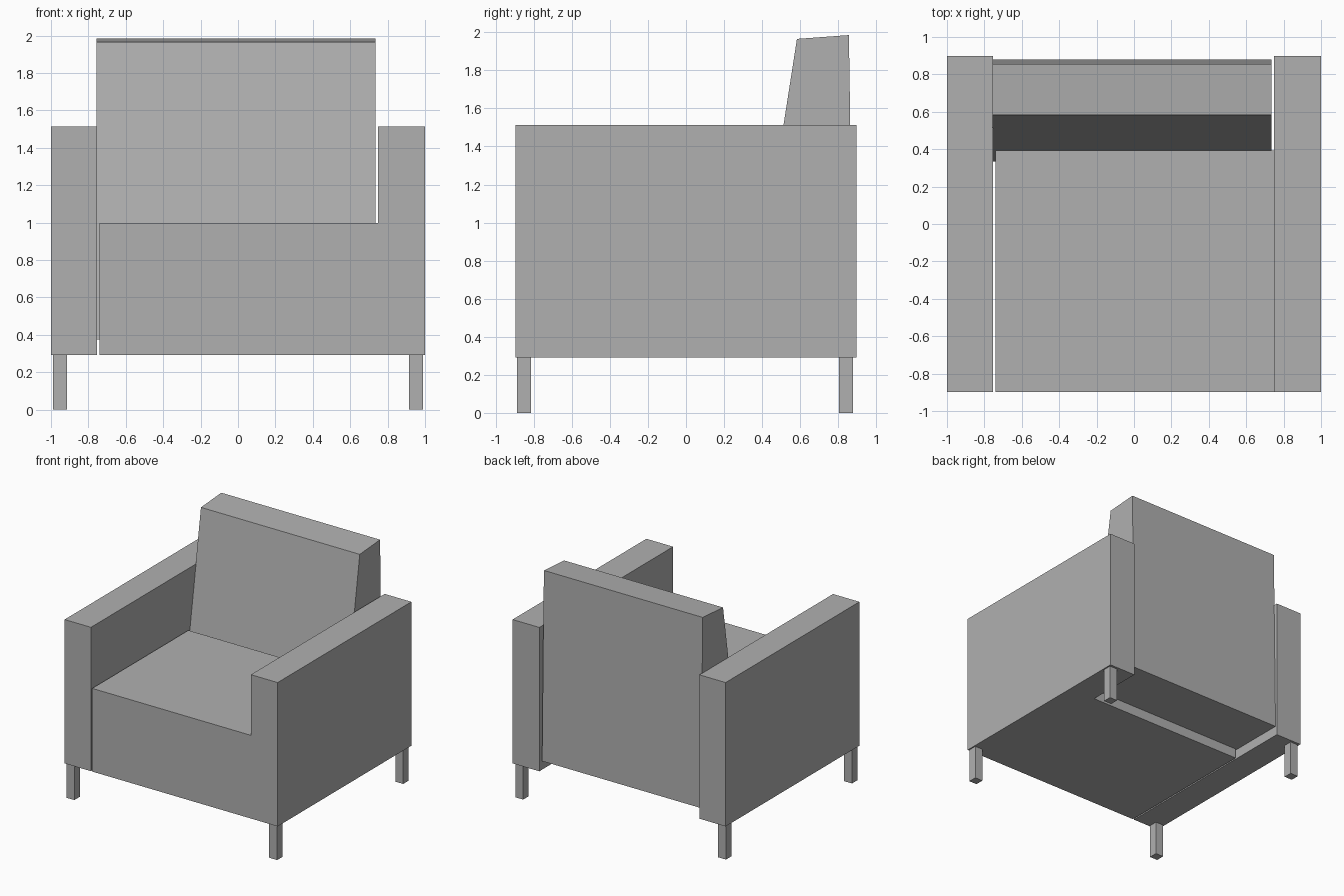
import bpy

if "Cube" in bpy.data.objects:
    bpy.data.objects.remove(bpy.data.objects["Cube"])

# Dark grey upholstery
grey = bpy.data.materials.new("dark_grey")
grey.diffuse_color = (0.435, 0.435, 0.435, 1)
grey.use_nodes = True
grey.node_tree.nodes["Principled BSDF"].inputs["Base Color"].default_value = grey.diffuse_color


def extrude_x(name, profile, x0, x1):
    """Solid made by sweeping a (y, z) profile from x0 to x1."""
    n = len(profile)
    verts = [(x, y, z) for x in (x0, x1) for y, z in profile]
    faces = [tuple(range(n))[::-1], tuple(range(n, 2 * n))]
    faces += [(i, (i + 1) % n, n + (i + 1) % n, n + i) for i in range(n)]
    mesh = bpy.data.meshes.new(name)
    mesh.from_pydata(verts, [], faces)
    mesh.materials.append(grey)
    obj = bpy.data.objects.new(name, mesh)
    bpy.context.collection.objects.link(obj)
    return obj


def box(name, x, y, z):
    return extrude_x(name, [(y[0], z[0]), (y[1], z[0]), (y[1], z[1]), (y[0], z[1])], *x)


DEPTH = 0.897
BASE, ARM_TOP, SEAT_TOP = 0.292, 1.513, 0.998

# Left arm stands free of the seat by a thin gap
box("left_arm", (-1, -0.753), (-DEPTH, DEPTH), (BASE, ARM_TOP))

# Seat and right arm are joined into one body
body = box("seat_and_right_arm", (0.749, 1), (-DEPTH, DEPTH), (BASE, ARM_TOP))
seat = box("seat_helper", (-0.741, 0.88), (-DEPTH, 0.393), (BASE, SEAT_TOP))
seat.hide_render = True
seat.hide_viewport = True
union = body.modifiers.new("join_seat", "BOOLEAN")
union.operation = "UNION"
union.solver = "EXACT"
union.object = seat

# Tapered, reclined backrest hanging behind the seat
extrude_x("backrest",
          [(0.335, 0.376), (0.88, 0.376), (0.856, 1.985), (0.583, 1.965)],
          -0.756, 0.735)

# Four square legs
for side, x in (("left", -0.952), ("right", 0.952)):
    for end, y in (("front", -0.851), ("back", 0.84)):
        box(f"{end}_{side}_leg", (x - 0.037, x + 0.037),
            (y - 0.037, y + 0.037), (0, BASE))
